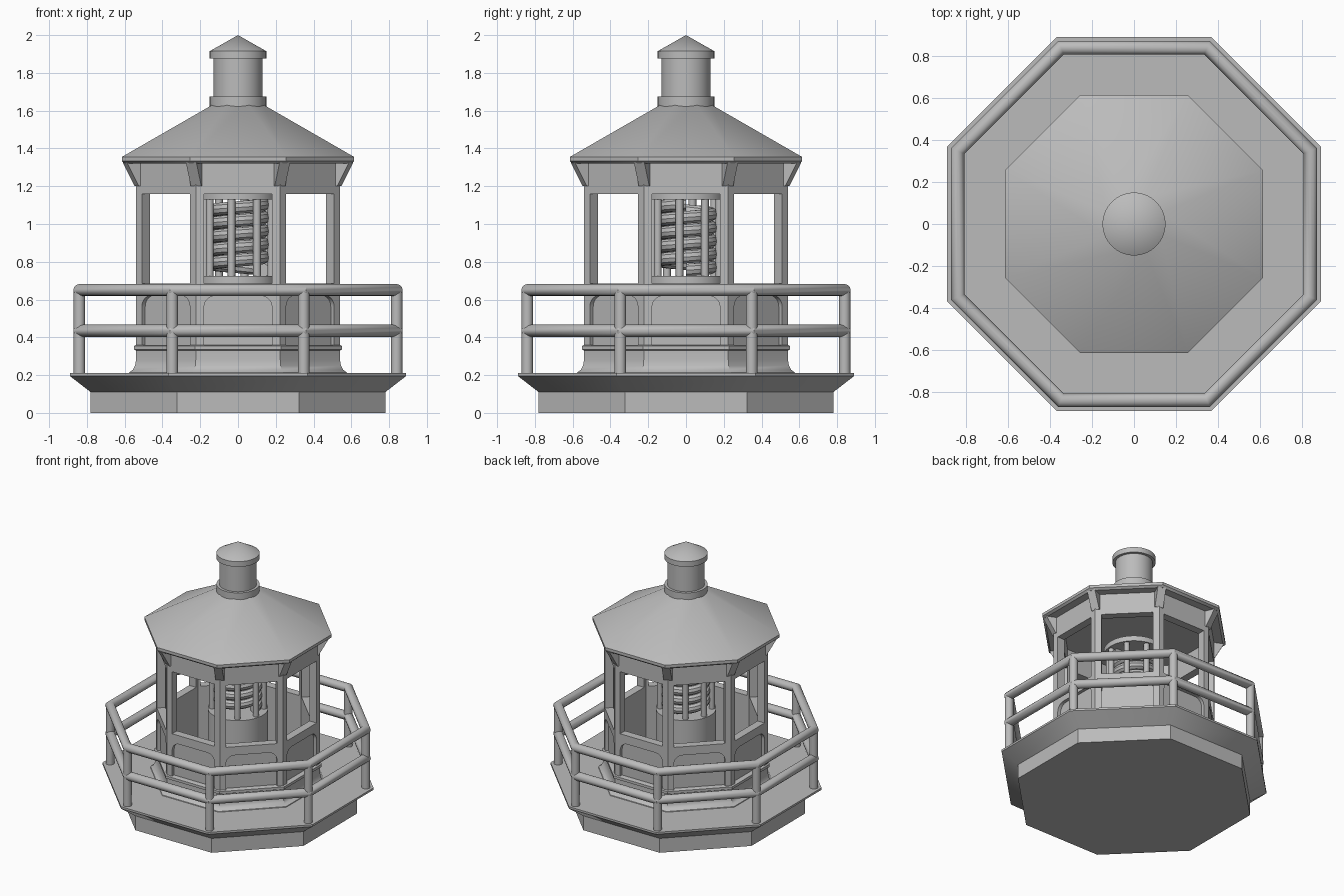
import bpy, bmesh, math
from mathutils import Vector, Matrix

if "Cube" in bpy.data.objects:
    bpy.data.objects.remove(bpy.data.objects["Cube"])

grey = bpy.data.materials.new("plain grey")
grey.diffuse_color = (0.5, 0.5, 0.5, 1)
grey.use_nodes = True
grey.node_tree.nodes["Principled BSDF"].inputs["Base Color"].default_value = grey.diffuse_color
STEP = math.pi / 4


def finish(name, bm):
    bmesh.ops.remove_doubles(bm, verts=bm.verts, dist=1e-5)
    bmesh.ops.recalc_face_normals(bm, faces=bm.faces)
    me = bpy.data.meshes.new(name)
    bm.to_mesh(me)
    bm.free()
    me.materials.append(grey)
    ob = bpy.data.objects.new(name, me)
    bpy.context.collection.objects.link(ob)
    bpy.ops.object.select_all(action='DESELECT')
    ob.select_set(True)
    bpy.context.view_layer.objects.active = ob
    bpy.ops.object.shade_smooth_by_angle(angle=math.radians(35))
    return ob


def lathe(name, profile, sides=8):
    """Revolve a closed (radius, z) outline; radii are flat-to-centre for octagons."""
    bm = bmesh.new()
    k = 1 / math.cos(math.pi / sides) if sides == 8 else 1
    rings = []
    for i in range(sides):
        a = (i + 0.5) * 2 * math.pi / sides
        rings.append([bm.verts.new((r * k * math.cos(a), r * k * math.sin(a), z))
                      for r, z in profile])
    n = len(profile)
    for i in range(sides):
        p, q = rings[i], rings[(i + 1) % sides]
        for j in range(n):
            m = (j + 1) % n
            if profile[j][0] == 0 and profile[m][0] == 0:
                continue
            bm.faces.new((p[j], q[j], q[m], p[m]))
    bmesh.ops.remove_doubles(bm, verts=bm.verts, dist=1e-5)
    bmesh.ops.dissolve_degenerate(bm, edges=bm.edges, dist=1e-6)
    return finish(name, bm)


def prism(bm, a, b):
    """Join two matching outlines into a solid."""
    va = [bm.verts.new(p) for p in a]
    vb = [bm.verts.new(p) for p in b]
    bm.faces.new(va)
    bm.faces.new(vb[::-1])
    for i in range(len(va)):
        j = (i + 1) % len(va)
        bm.faces.new((va[i], vb[i], vb[j], va[j]))


def ring_tube(name, radius, z, r, n=12):
    lathe(name, [(radius + r * math.cos(2 * math.pi * i / n),
                  z + r * math.sin(2 * math.pi * i / n)) for i in range(n)])


def rods(name, count, radius, start, r, z0, z1, seg):
    bm = bmesh.new()
    for i in range(count):
        a = start + i * 2 * math.pi / count
        at = Matrix.Translation((radius * math.cos(a), radius * math.sin(a), (z0 + z1) / 2))
        bmesh.ops.create_cone(bm, cap_ends=True, segments=seg, radius1=r, radius2=r,
                              depth=z1 - z0, matrix=at)
    finish(name, bm)


# Foundation and deck with a flared underside
lathe("deck", [(0, 0), (0.78, 0), (0.78, 0.11), (0.89, 0.195), (0.89, 0.21), (0, 0.21)])

# Gallery railing
ring_tube("top_rail", 0.84, 0.65, 0.032)
ring_tube("middle_rail", 0.84, 0.435, 0.032)
rods("railing_posts", 8, 0.84 / math.cos(STEP / 2), STEP / 2, 0.03, 0.2, 0.65, 16)

# Lower wall: coved skirt, moulding and recessed panel backing
lathe("lower_wall", [(0.48, 0.2), (0.58, 0.2), (0.575, 0.215), (0.557, 0.228), (0.545, 0.25),
                     (0.54, 0.28), (0.54, 0.33), (0.55, 0.335), (0.55, 0.355), (0.54, 0.36),
                     (0.515, 0.36), (0.515, 0.675), (0.48, 0.675)])

# Raised frames with rounded upper corners around each wall panel
OUT, INN = 0.54, 0.48
HALF = OUT * math.tan(STEP / 2)
outline = [(-HALF, 0.355), (-HALF, 0.675), (HALF, 0.675), (HALF, 0.355), (0.18, 0.355)]
for cx, a0 in ((0.12, 0), (-0.12, 90)):
    for i in range(6):
        a = math.radians(a0 + i * 18)
        outline.append((cx + 0.06 * math.cos(a), 0.56 + 0.06 * math.sin(a)))
outline.append((-0.18, 0.355))
bm = bmesh.new()
for i in range(8):
    rot = Matrix.Rotation(i * STEP, 3, 'Z')
    prism(bm, [rot @ Vector((0.51, y, z)) for y, z in outline],
          [rot @ Vector((OUT, y, z)) for y, z in outline])
finish("panel_frames", bm)

# Window sill and header rings
lathe("window_sill", [(INN, 0.665), (OUT, 0.665), (OUT, 0.685), (INN, 0.685)])
lathe("window_header", [(INN, 1.16), (OUT, 1.16), (OUT, 1.325), (INN, 1.325)])

# Mitred corner posts between the windows, and roof brackets above them
posts, brackets = bmesh.new(), bmesh.new()
inner_half = INN * math.tan(STEP / 2)
for i in range(8):
    r0 = Matrix.Rotation(i * STEP, 3, 'Z')
    r1 = Matrix.Rotation((i + 1) * STEP, 3, 'Z')
    section = [r0 @ Vector((INN, 0.18, 0)), r0 @ Vector((OUT, 0.18, 0)),
               r0 @ Vector((OUT, HALF, 0)), r1 @ Vector((OUT, -0.18, 0)),
               r1 @ Vector((INN, -0.18, 0)), r0 @ Vector((INN, inner_half, 0))]
    prism(posts, [p + Vector((0, 0, 0.68)) for p in section],
          [p + Vector((0, 0, 1.165)) for p in section])
    mid = Matrix.Rotation((i + 0.5) * STEP, 3, 'Z')
    tri = [(0.55, 1.2), (0.58, 1.2), (0.648, 1.325), (0.55, 1.325)]
    prism(brackets, [mid @ Vector((r, -0.03, z)) for r, z in tri],
          [mid @ Vector((r, 0.03, z)) for r, z in tri])
finish("corner_posts", posts)
finish("roof_brackets", brackets)

# Eight-sided roof
lathe("roof", [(0, 1.32), (0.6, 1.32), (0.615, 1.333), (0.615, 1.355), (0.13, 1.634), (0, 1.634)])

# Round vent with two collars and a conical cap
lathe("roof_vent", [(0, 1.6), (0.15, 1.6), (0.15, 1.675), (0.13, 1.675), (0.13, 1.875),
                    (0.15, 1.875), (0.15, 1.915), (0, 2.0)], 48)

# Lamp: pedestal, cap, cage rods and coiled lens
lathe("lamp_pedestal", [(0, 0.2), (0.21, 0.2), (0.21, 0.725), (0, 0.725)], 40)
lathe("lamp_cap", [(0, 1.13), (0.21, 1.13), (0.21, 1.17), (0, 1.17)], 40)
rods("lamp_cage", 8, 0.18, math.radians(-101), 0.02, 0.72, 1.135, 12)

bm = bmesh.new()
TURNS, PER, SEG = 5, 32, 10
rings = []
for i in range(TURNS * PER + 1):
    a = 2 * math.pi * i / PER
    z = 0.755 + 0.35 * i / (TURNS * PER)
    ring = []
    for j in range(SEG):
        b = 2 * math.pi * j / SEG
        r = 0.135 + 0.035 * math.cos(b)
        ring.append(bm.verts.new((r * math.cos(a), r * math.sin(a), z + 0.035 * math.sin(b))))
    rings.append(ring)
for p, q in zip(rings, rings[1:]):
    for j in range(SEG):
        m = (j + 1) % SEG
        bm.faces.new((p[j], q[j], q[m], p[m]))
bm.faces.new(rings[0])
bm.faces.new(rings[-1][::-1])
finish("lamp_coil", bm)
